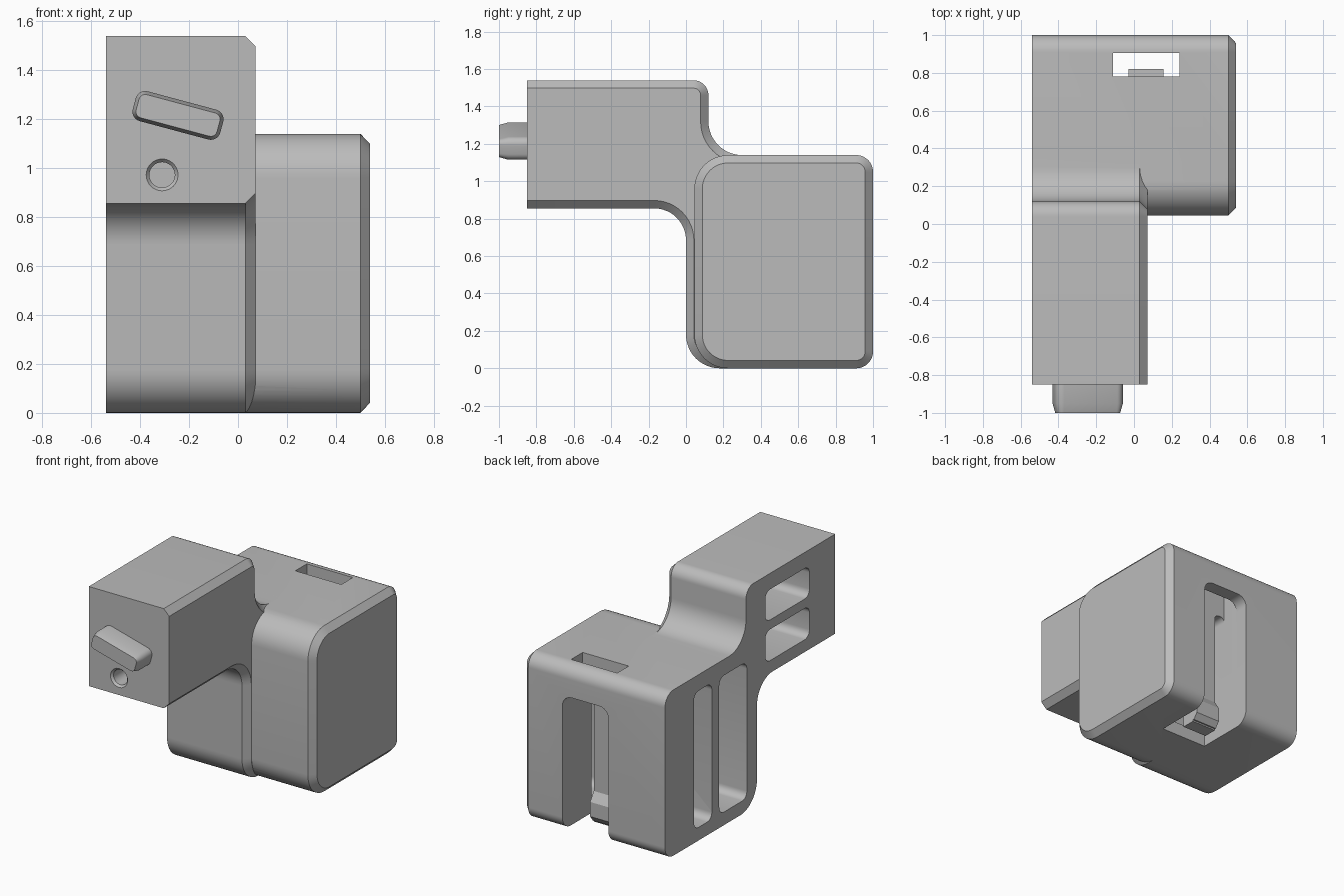
import bpy, bmesh
from math import tan, pi, cos, sin, radians
from mathutils import Vector

default = bpy.data.objects.get("Cube")
if default:
    bpy.data.objects.remove(default)

grey = bpy.data.materials.new("plain grey")
grey.use_nodes = True
grey.diffuse_color = (0.5, 0.5, 0.5, 1)
grey.node_tree.nodes["Principled BSDF"].inputs["Base Color"].default_value = (0.5, 0.5, 0.5, 1)


def rounded(corners, steps=12):
    """Turn (u, v, radius) corners into a closed outline with filleted corners."""
    pts, n = [], len(corners)
    for i, (u, v, r) in enumerate(corners):
        p = Vector((u, v))
        if not r:
            pts.append(p)
            continue
        a = (Vector(corners[i - 1][:2]) - p).normalized()
        b = (Vector(corners[(i + 1) % n][:2]) - p).normalized()
        half = a.angle(b) / 2
        mid = p + (a + b).normalized() * r / sin(half)
        start = p + a * r / tan(half) - mid
        sweep = pi - 2 * half
        if a.x * b.y - a.y * b.x > 0:
            sweep = -sweep
        for k in range(steps + 1):
            t = sweep * k / steps
            pts.append(mid + Vector((start.x * cos(t) - start.y * sin(t),
                                     start.x * sin(t) + start.y * cos(t))))
    return pts


def inset(pts, d):
    """Move a counter-clockwise outline inwards by d."""
    out, n = [], len(pts)
    for i, p in enumerate(pts):
        e = (p - pts[i - 1]).normalized()
        f = (pts[(i + 1) % n] - p).normalized()
        n1, n2 = Vector((-e.y, e.x)), Vector((-f.y, f.x))
        out.append(p + (n1 + n2) * d / (1 + n1.dot(n2)))
    return out


def prism(name, pts, stations, axis, keep_u=None):
    """Loft an outline along an axis through (position, inset) stations."""
    bm = bmesh.new()
    rings = []
    for t, d in stations:
        ring = []
        for p, q in zip(pts, inset(pts, d)):
            u = p.x if keep_u is not None and abs(p.x - keep_u) < 1e-4 else q.x
            co = {"x": (t, u, q.y), "y": (u, t, q.y), "z": (u, q.y, t)}[axis]
            ring.append(bm.verts.new(co))
        rings.append(ring)
    n = len(pts)
    for a, b in zip(rings, rings[1:]):
        for i in range(n):
            j = (i + 1) % n
            bm.faces.new((a[i], a[j], b[j], b[i]))
    bm.faces.new(rings[0])
    bm.faces.new(rings[-1])
    bmesh.ops.recalc_face_normals(bm, faces=bm.faces)
    mesh = bpy.data.meshes.new(name)
    bm.to_mesh(mesh)
    bm.free()
    mesh.materials.append(grey)
    ob = bpy.data.objects.new(name, mesh)
    bpy.context.collection.objects.link(ob)
    return ob


def rect(u0, u1, v0, v1, r=0):
    return rounded([(u0, v0, r), (u1, v0, r), (u1, v1, r), (u0, v1, r)], 6)


def boolean(target, other, operation):
    mod = target.modifiers.new(operation, "BOOLEAN")
    mod.operation, mod.object, mod.solver = operation, other, "EXACT"
    other.hide_render = True
    bpy.context.view_layer.objects.active = target
    bpy.ops.object.modifier_apply(modifier=mod.name)
    bpy.data.objects.remove(other)


def smooth(ob):
    bpy.ops.object.select_all(action="DESELECT")
    ob.select_set(True)
    bpy.context.view_layer.objects.active = ob
    bpy.ops.object.shade_smooth_by_angle(angle=radians(25))


LEFT, CH = -0.54, 0.042

# Main block with a chamfered end
block = rounded([(0.045, 0, 0.18), (1, 0, 0.09), (1, 1.14, 0.09), (0.045, 1.14, 0.18)])
body = prism("bracket_body", block, [(LEFT, 0), (0.5, 0), (0.54, CH)], "x")

# Forward arm that flows into the block
arm_outline = rounded([(-0.85, 0.855, 0), (0, 0.855, 0.17), (0, 0, 0.18), (0.3, 0, 0),
                       (0.45, 0.15, 0), (0.45, 1.0, 0), (0.4, 1.14, 0), (0.12, 1.14, 0.18),
                       (0.12, 1.54, 0.08), (-0.85, 1.54, 0)])
arm = prism("arm", arm_outline, [(LEFT, 0), (0.03, 0), (0.072, CH)], "x", keep_u=-0.85)
boolean(body, arm, "UNION")

# Side pockets in the block and in the arm: y range, z range, depth
for y0, y1, z0, z1, end in ((0.49, 0.685, 0.09, 1.03, 0.42), (0.11, 0.41, 0.09, 1.03, 0.42),
                            (-0.57, -0.09, 1.22, 1.43, -0.03), (-0.57, -0.09, 0.94, 1.155, -0.03)):
    pocket = prism("pocket", rect(y0, y1, z0, z1, 0.05), [(LEFT - 0.1, 0), (end, 0)], "x")
    boolean(body, pocket, "DIFFERENCE")

# Vertical shaft, rear window and the opening under the spring clip
S0, S1, T0, T1 = -0.11, 0.24, -0.03, 0.155
shaft = prism("shaft", rect(S0, S1, 0.78, 0.905), [(-0.1, 0), (1.3, 0)], "z")
boolean(body, shaft, "DIFFERENCE")
window = prism("window", rect(S0, S1, -0.2, 0.93, 0.07), [(0.86, 0), (1.1, 0)], "y")
boolean(body, window, "DIFFERENCE")
under = prism("under", rect(S0, S1, 0.58, 0.686), [(-0.1, 0), (0.2, 0)], "z")
boolean(body, under, "DIFFERENCE")

# Slits that free the spring tongue
for a, b in ((S0, T0), (T1, S1)):
    slit = prism("slit", rect(a, b, -0.2, 0.87, 0.035), [(0.6, 0), (0.82, 0)], "y")
    boolean(body, slit, "DIFFERENCE")

# Catch at the foot of the tongue
catch_outline = rounded([(0.70, 0.01, 0), (0.79, 0.01, 0), (0.82, 0.05, 0),
                         (0.82, 0.15, 0), (0.78, 0.21, 0), (0.70, 0.21, 0)])
catch = prism("catch", catch_outline, [(T0, 0), (T1, 0)], "x")
boolean(body, catch, "UNION")

# Chamfered round hole in the front face
circle = [Vector((-0.31 + 0.065 * cos(k * pi / 20), 0.972 + 0.065 * sin(k * pi / 20)))
          for k in range(40)]
hole = prism("hole", circle, [(-0.88, 0), (-0.85, 0), (-0.835, 0.013), (-0.72, 0.013)], "y")
boolean(body, hole, "DIFFERENCE")
smooth(body)

# Tilted plug with a tapered tip
plug = prism("plug", rect(-0.185, 0.185, -0.063, 0.063, 0.04),
             [(-0.84, 0), (-0.95, 0), (-1, 0.014)], "y")
plug.location = (-0.245, 0, 1.215)
plug.rotation_euler = (0, radians(15), 0)
smooth(plug)
